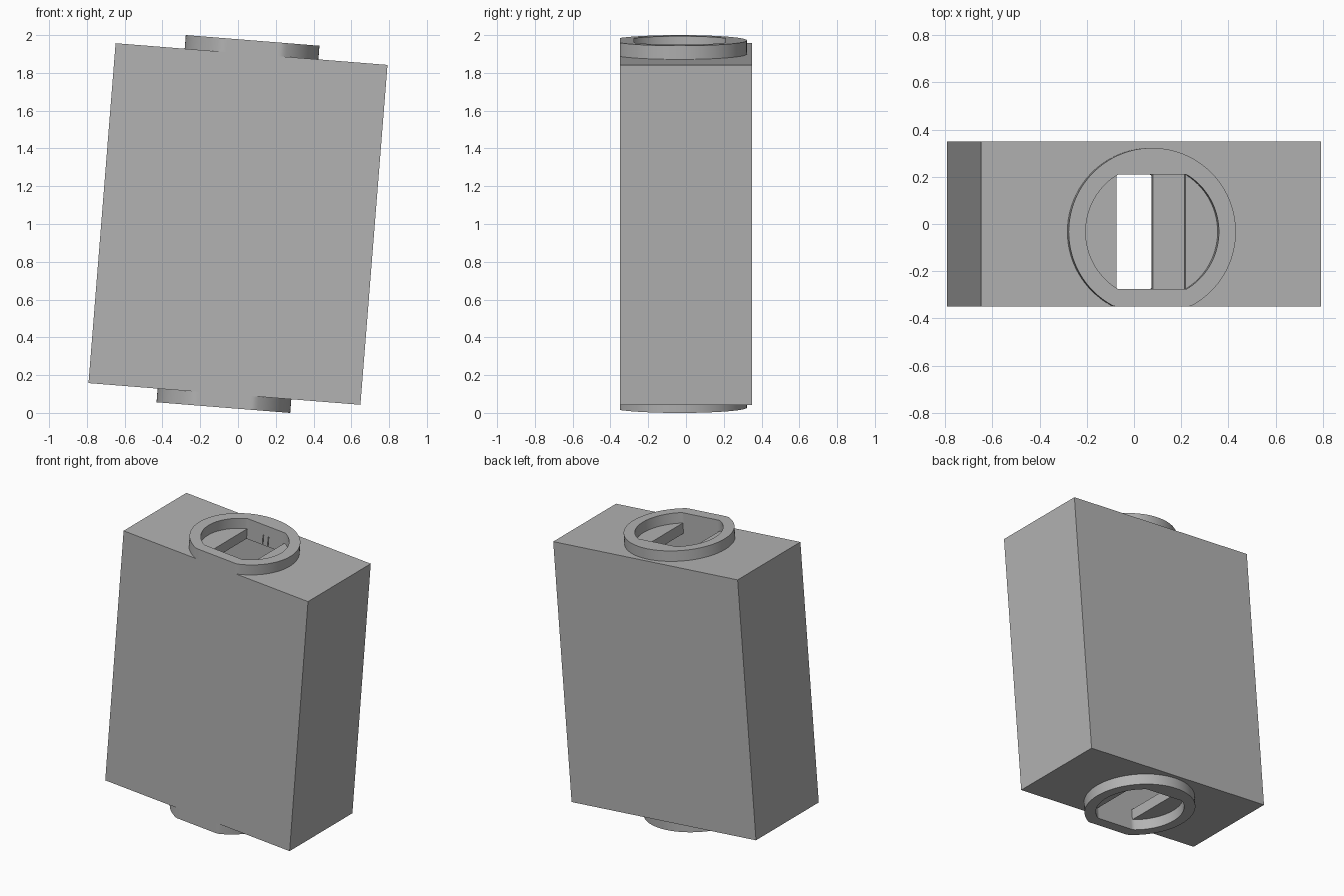
import bpy, bmesh, math
from mathutils import Matrix

if "Cube" in bpy.data.objects:
    bpy.data.objects.remove(bpy.data.objects["Cube"])

grey = bpy.data.materials.new("plain grey")
grey.use_nodes = True
colour = (0.45, 0.45, 0.45, 1)
grey.diffuse_color = colour
grey.node_tree.nodes["Principled BSDF"].inputs["Base Color"].default_value = colour

# Everything leans to the side about the middle of the case
LEAN = Matrix.Translation((0, 0, 1)) @ Matrix.Rotation(math.radians(4.56), 4, "Y")
HALF_X, HALF_Y, HALF_Z = 0.722, 0.35, 0.9025
WALL = 0.072
RING_Y = -0.033
OUTER, INNER, RING_HEIGHT = 0.355, 0.283, 0.0725
SLOT_X, SLOT_Y = 0.146, 0.242


def add_object(name, bm):
    bmesh.ops.recalc_face_normals(bm, faces=bm.faces)
    mesh = bpy.data.meshes.new(name)
    bm.to_mesh(mesh)
    bm.free()
    mesh.materials.append(grey)
    obj = bpy.data.objects.new(name, mesh)
    bpy.context.collection.objects.link(obj)
    obj.matrix_world = LEAN
    return obj


def box(name, half, centre=(0, 0, 0)):
    bm = bmesh.new()
    size = Matrix.Diagonal([2 * h for h in half] + [1])
    bmesh.ops.create_cube(bm, size=1, matrix=Matrix.Translation(centre) @ size)
    return add_object(name, bm)


def cut(target, cutter):
    mod = target.modifiers.new(cutter.name, "BOOLEAN")
    mod.operation = "DIFFERENCE"
    mod.solver = "EXACT"
    mod.object = cutter
    cutter.hide_render = True
    cutter.hide_set(True)


def outline(radius, low, high, steps=128):
    """Circle with its front and back flattened."""
    points = []
    for i in range(steps):
        a = 2 * math.pi * i / steps
        y = min(max(radius * math.sin(a), low), high)
        points.append((radius * math.cos(a), RING_Y + y))
    return points


def ring(name, side):
    z0, z1 = side * HALF_Z, side * (HALF_Z + RING_HEIGHT)
    outer = outline(OUTER, -HALF_Y - RING_Y, OUTER)
    inner = outline(INNER, -SLOT_Y, SLOT_Y)
    bm = bmesh.new()
    loops = [[bm.verts.new((x, y, z)) for x, y in pts]
             for pts, z in ((outer, z0), (outer, z1), (inner, z1), (inner, z0))]
    for a, b in zip(loops, loops[1:] + loops[:1]):
        for i in range(len(a)):
            j = (i + 1) % len(a)
            bm.faces.new((a[i], a[j], b[j], b[i]))
    obj = add_object(name, bm)
    bpy.ops.object.select_all(action="DESELECT")
    obj.select_set(True)
    bpy.context.view_layer.objects.active = obj
    bpy.ops.object.shade_smooth_by_angle(angle=math.radians(30))


# Hollow case with a rectangular slot through both end plates
case = box("case", (HALF_X, HALF_Y, HALF_Z))
cut(case, box("cavity_cutter", (HALF_X - WALL, HALF_Y - WALL, HALF_Z - WALL)))
cut(case, box("slot_cutter", (SLOT_X, SLOT_Y, 1.2), (0, RING_Y, 0)))

# Two fine grooves in the back edge of the upper slot
for i, x in enumerate((-0.02, 0.02)):
    cut(case, box("groove_cutter_%d" % i, (0.003, 0.008, WALL), (x, RING_Y + SLOT_Y, HALF_Z)))

# Collars at both ends, trimmed flush with the front
ring("upper_collar", 1)
ring("lower_collar", -1)
